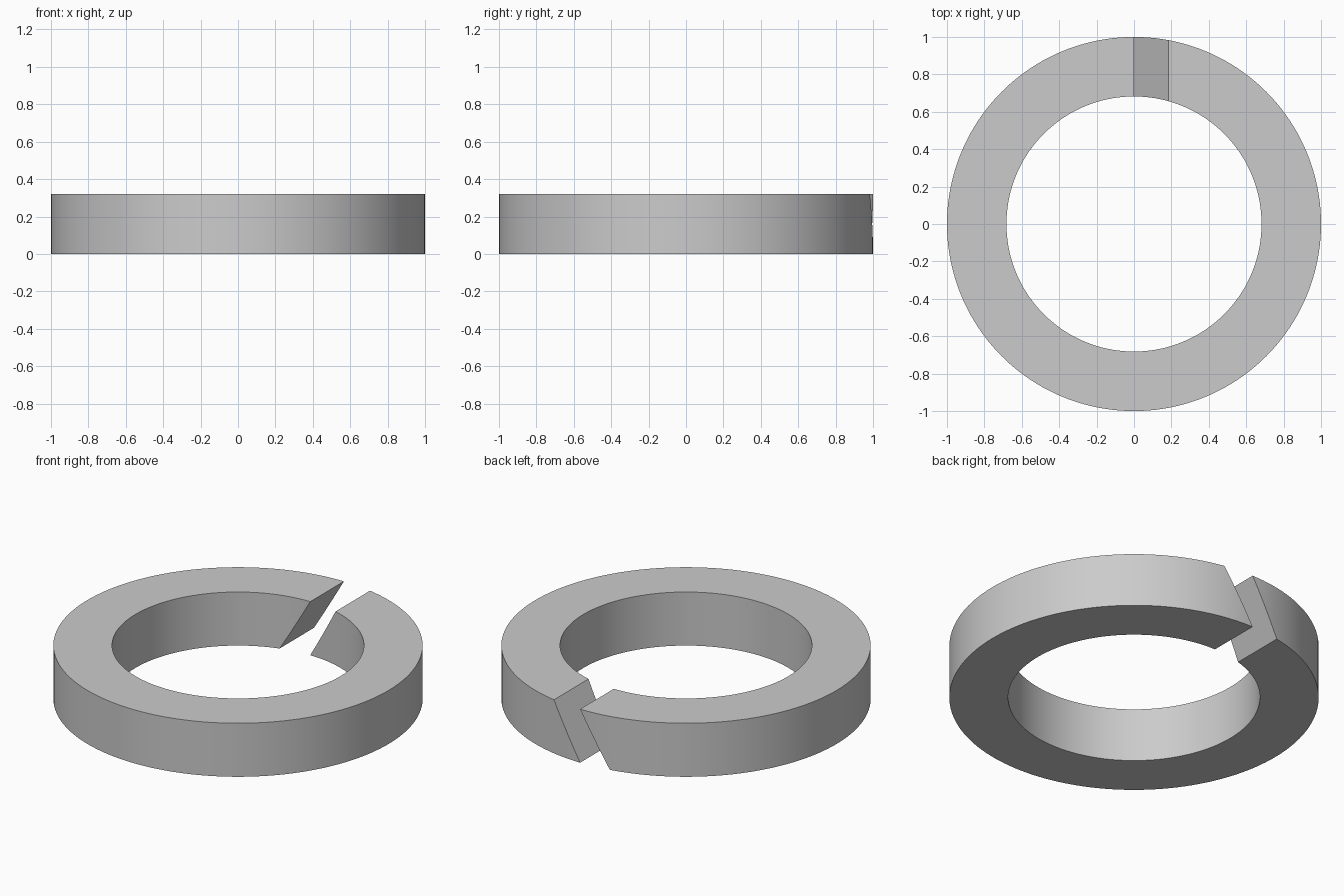
import bpy, bmesh, math

if "Cube" in bpy.data.objects:
    bpy.data.objects.remove(bpy.data.objects["Cube"])

R_OUT, R_IN, H = 1.0, 0.682, 0.32
SHIFT = H * math.tan(math.radians(30))   # slant and width of the split
SEGS = 160


def make_object(name, bm):
    bmesh.ops.recalc_face_normals(bm, faces=bm.faces)
    mesh = bpy.data.meshes.new(name)
    bm.to_mesh(mesh)
    bm.free()
    obj = bpy.data.objects.new(name, mesh)
    bpy.context.collection.objects.link(obj)
    return obj


# Washer ring: rectangular section revolved about z
bm = bmesh.new()
rings = []
for i in range(SEGS):
    a = 2 * math.pi * i / SEGS
    c, s = math.cos(a), math.sin(a)
    rings.append([bm.verts.new((r * c, r * s, z))
                  for r, z in ((R_IN, 0), (R_OUT, 0), (R_OUT, H), (R_IN, H))])
for i in range(SEGS):
    p, q = rings[i], rings[(i + 1) % SEGS]
    for k in range(4):
        n = (k + 1) % 4
        bm.faces.new((p[k], q[k], q[n], p[n]))
washer = make_object("split_washer", bm)

# Slanted cutter: parallelogram in xz, extruded along y through the back
bm = bmesh.new()
e = 0.1
k = SHIFT / H
outline = [(-SHIFT - k * e, -e), (-k * e, -e),
           (SHIFT + k * e, H + e), (k * e, H + e)]
face = bm.faces.new([bm.verts.new((x, 0.4, z)) for x, z in outline])
ext = bmesh.ops.extrude_face_region(bm, geom=[face])
bmesh.ops.translate(bm, vec=(0, 0.8, 0),
                    verts=[v for v in ext["geom"] if isinstance(v, bmesh.types.BMVert)])
cutter = make_object("split_cutter", bm)
cutter.hide_render = True

# Cut the split, then drop the cutter
mod = washer.modifiers.new("split", 'BOOLEAN')
mod.operation = 'DIFFERENCE'
mod.solver = 'EXACT'
mod.object = cutter
bpy.context.view_layer.objects.active = washer
washer.select_set(True)
bpy.ops.object.modifier_apply(modifier=mod.name)
bpy.data.objects.remove(cutter, do_unlink=True)

# Smooth round walls, sharp rims and split
bpy.ops.object.shade_smooth_by_angle(angle=math.radians(30))
